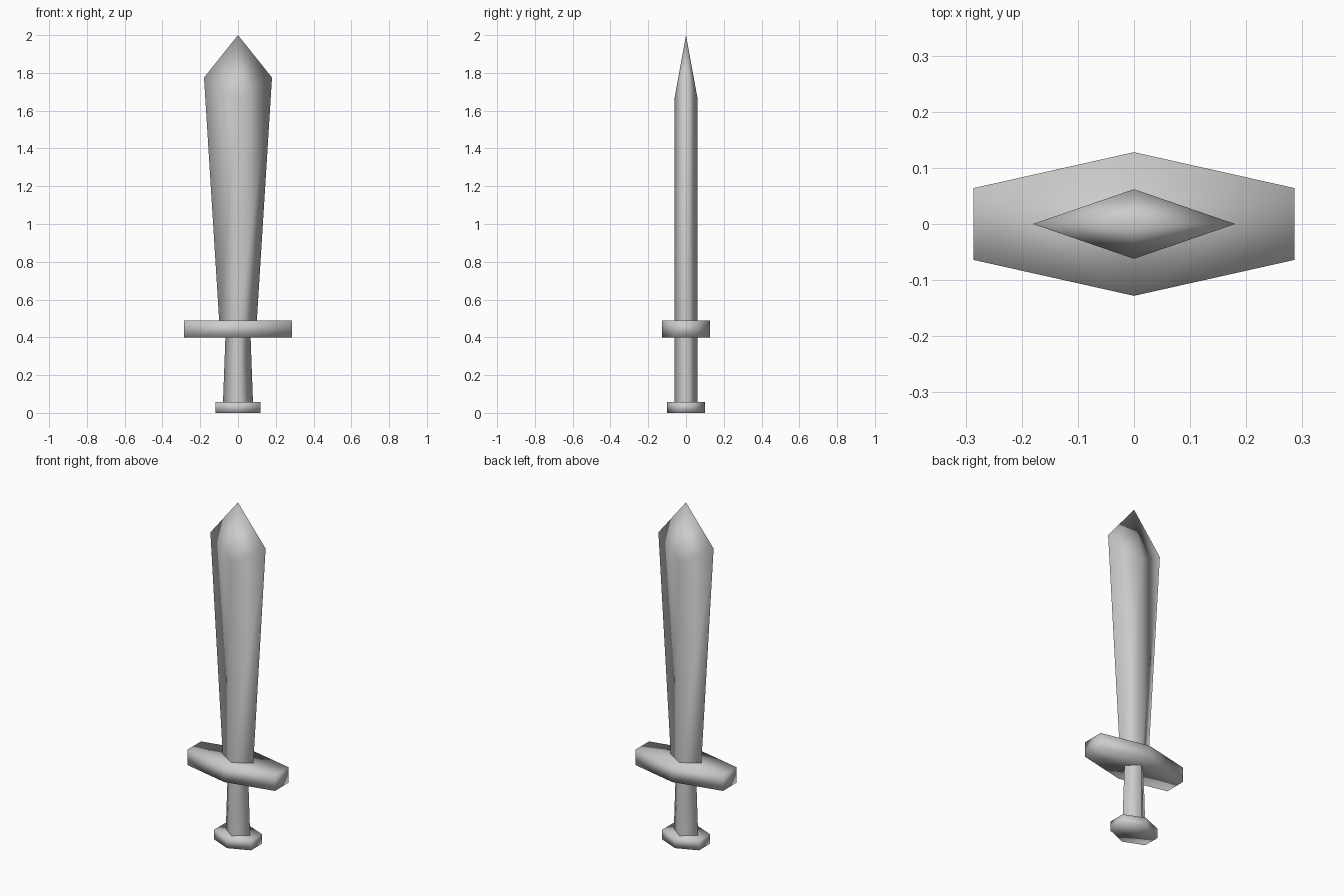
import bpy
import bmesh

cube = bpy.data.objects.get("Cube")
if cube:
    bpy.data.objects.remove(cube)

# Single plain steel colour
steel = bpy.data.materials.new("steel_grey")
steel.use_nodes = True
grey = (0.6, 0.6, 0.6, 1)
steel.diffuse_color = grey
steel.node_tree.nodes["Principled BSDF"].inputs["Base Color"].default_value = grey


def diamond(half_x, half_y, z, ridge_z=None):
    """Four-sided section; the ridges may sit at another height."""
    r = z if ridge_z is None else ridge_z
    return [(half_x, 0, z), (0, half_y, r), (-half_x, 0, z), (0, -half_y, r)]


def hexagon(half_x, mid_y, end_y, z):
    """Six-sided section with flat ends and pointed front and back."""
    return [(half_x, -end_y, z), (half_x, end_y, z), (0, mid_y, z),
            (-half_x, end_y, z), (-half_x, -end_y, z), (0, -mid_y, z)]


def loft(name, sections, caps=False, tip=None):
    """Join successive sections, then close with caps or a point."""
    bm = bmesh.new()
    rings = [[bm.verts.new(p) for p in s] for s in sections]
    n = len(rings[0])
    for low, high in zip(rings, rings[1:]):
        for i in range(n):
            j = (i + 1) % n
            bm.faces.new((low[i], low[j], high[j], high[i]))
    if caps:
        bm.faces.new(rings[0][::-1])
        bm.faces.new(rings[-1])
    if tip is not None:
        point = bm.verts.new((0, 0, tip))
        for i in range(n):
            bm.faces.new((rings[-1][i], rings[-1][(i + 1) % n], point))
    for face in bm.faces:
        face.smooth = True
    mesh = bpy.data.meshes.new(name)
    bm.to_mesh(mesh)
    bm.free()
    mesh.materials.append(steel)
    obj = bpy.data.objects.new(name, mesh)
    bpy.context.collection.objects.link(obj)
    return obj


# Pommel and crossguard
loft("pommel", [hexagon(0.12, 0.1, 0.05, z) for z in (0, 0.058)], caps=True)
loft("crossguard", [hexagon(0.286, 0.128, 0.064, z) for z in (0.4, 0.49)], caps=True)

# Grip, its open ends buried in the pommel and guard
loft("grip", [diamond(0.08, 0.062, 0.04), diamond(0.066, 0.062, 0.42)])

# Blade, widening up to a pointed tip
loft("blade", [diamond(0.098, 0.062, 0.46), diamond(0.18, 0.062, 1.775, 1.66)], tip=2)
